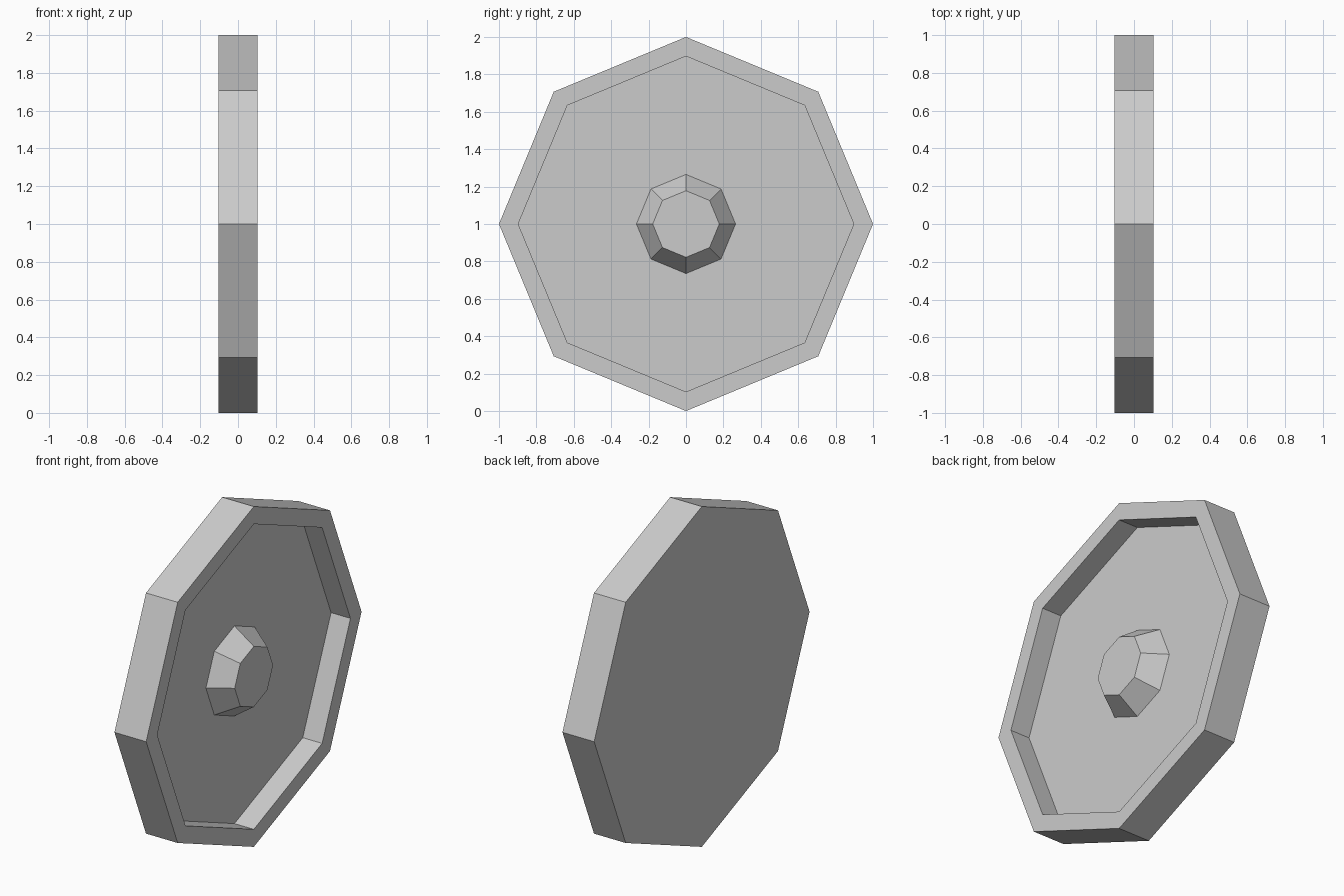
import bpy, bmesh
from math import sin, cos, pi

if "Cube" in bpy.data.objects:
    bpy.data.objects.remove(bpy.data.objects["Cube"])

SIDES = 8
HALF = 0.103      # half thickness along x
FLOOR = -0.023    # recessed floor on the +x side
CENTRE_Z = 1.0


def lathe_x(name, profile):
    """Spin (x, radius) points round the x axis and cap both ends."""
    bm = bmesh.new()
    rings = [[bm.verts.new((x, r * sin(2 * pi * i / SIDES),
                            r * cos(2 * pi * i / SIDES)))
              for i in range(SIDES)] for x, r in profile]
    for a, b in zip(rings, rings[1:]):
        for i in range(SIDES):
            j = (i + 1) % SIDES
            bm.faces.new((a[i], a[j], b[j], b[i]))
    bm.faces.new(rings[0])
    bm.faces.new(rings[-1])
    bmesh.ops.recalc_face_normals(bm, faces=bm.faces)
    mesh = bpy.data.meshes.new(name)
    bm.to_mesh(mesh)
    bm.free()
    obj = bpy.data.objects.new(name, mesh)
    bpy.context.collection.objects.link(obj)
    obj.location.z = CENTRE_Z
    return obj


# Octagonal wheel: flat back, outer edge, rim, recessed dish, tapered hub
lathe_x("octagonal_wheel", [
    (-HALF, 1.0), (HALF, 1.0),        # back and outer edge
    (HALF, 0.897), (FLOOR, 0.897),    # rim and recess wall
    (FLOOR, 0.265), (HALF, 0.178),    # dish floor and hub
])
